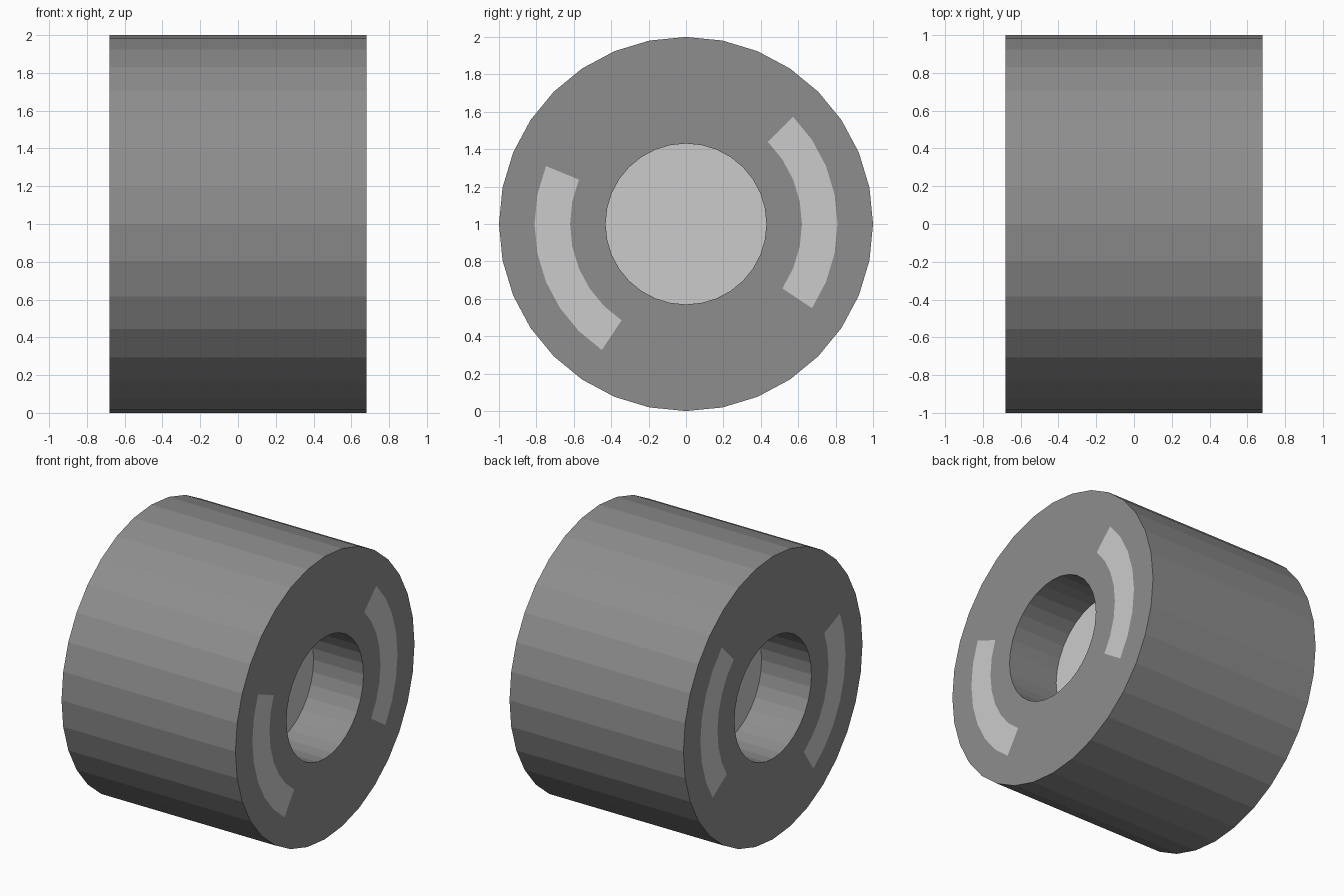
import bpy, bmesh
from math import cos, sin, tau

if "Cube" in bpy.data.objects:
    bpy.data.objects.remove(bpy.data.objects["Cube"])

N = 32                 # sides around the axle (x axis)
HALF_W = 0.68
CAP_X = 0.29           # depth of the plates inside the bore
R_BORE, R_IN, R_OUT, R_TYRE = 0.43, 0.62, 0.81, 1.0


def material(name, g):
    m = bpy.data.materials.new(name)
    m.diffuse_color = (g, g, g, 1)
    m.use_nodes = True
    m.node_tree.nodes["Principled BSDF"].inputs["Base Color"].default_value = m.diffuse_color
    return m


dark = material("dark_grey", 0.27)
light = material("light_grey", 0.8)


def make_object(name, bm, mats):
    bmesh.ops.recalc_face_normals(bm, faces=bm.faces)
    me = bpy.data.meshes.new(name)
    bm.to_mesh(me)
    bm.free()
    for m in mats:
        me.materials.append(m)
    ob = bpy.data.objects.new(name, me)
    bpy.context.collection.objects.link(ob)


def ring(bm, x, r):
    return [bm.verts.new((x, r * cos(tau * i / N), 1 + r * sin(tau * i / N)))
            for i in range(N)]


# Wheel: lathed profile from bore plate to bore plate
profile = [(-CAP_X, R_BORE), (-HALF_W, R_BORE), (-HALF_W, R_IN), (-HALF_W, R_OUT),
           (-HALF_W, R_TYRE), (HALF_W, R_TYRE), (HALF_W, R_OUT), (HALF_W, R_IN),
           (HALF_W, R_BORE), (CAP_X, R_BORE)]
# Light arc segments: 45 to -33.75 degrees and 157.5 to 236.25 degrees
arcs = {i % N for i in range(-3, 4)} | set(range(14, 21))

bm = bmesh.new()
rings = [ring(bm, x, r) for x, r in profile]
for k, (a, b) in enumerate(zip(rings, rings[1:])):
    for i in range(N):
        j = (i + 1) % N
        f = bm.faces.new((a[i], a[j], b[j], b[i]))
        if k in (2, 6) and i in arcs:
            f.material_index = 1
# Hub plates closing the bore
for r in (rings[0], rings[-1]):
    bm.faces.new(r).material_index = 1
make_object("wheel", bm, (dark, light))
